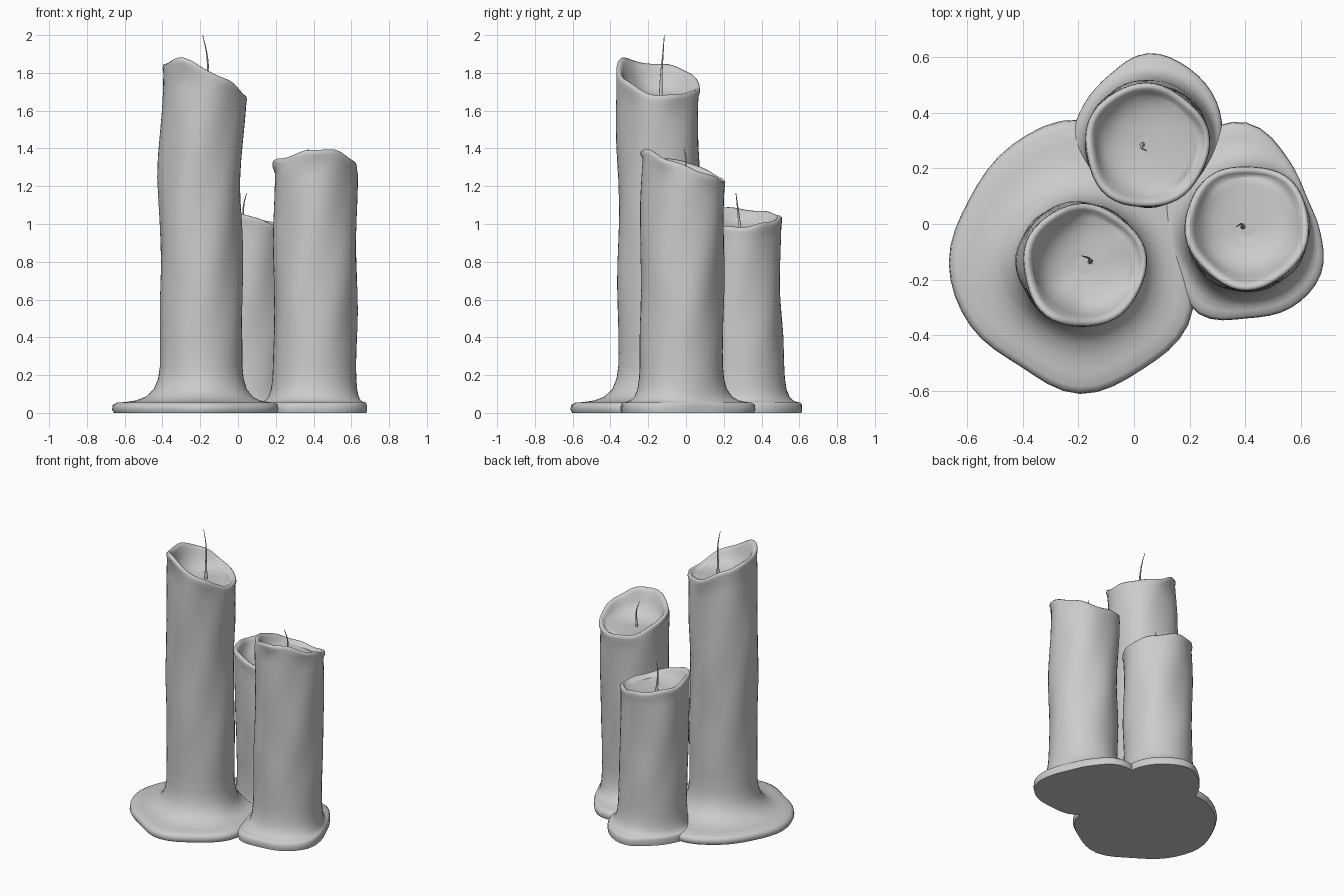
import bpy, bmesh, math
from mathutils import Vector

if "Cube" in bpy.data.objects:
    bpy.data.objects.remove(bpy.data.objects["Cube"])

SEG = 48


def around(values, a):
    """Smooth periodic interpolation of evenly spaced values around a circle."""
    n = len(values)
    f = (a / (2 * math.pi)) % 1 * n
    i, t = int(f) % n, f - int(f)
    p0, p1, p2, p3 = (values[(i + k) % n] for k in (-1, 0, 1, 2))
    return p1 + 0.5 * t * (p2 - p0 + t * (2*p0 - 5*p1 + 4*p2 - p3 + t * (3*(p1 - p2) + p3 - p0)))


def along(path, t):
    """Linear interpolation along a list of evenly spaced points."""
    f = t * (len(path) - 1)
    i = min(int(f), len(path) - 2)
    return Vector(path[i]).lerp(Vector(path[i + 1]), f - i)


def candle(name, axis, radius, rim, foot, pool, seed):
    bm = bmesh.new()

    def bump(a, z):
        return 0.005 * math.sin(3*a + 4*z + seed) * math.sin(5*z + seed) \
            + 0.004 * math.sin(5*a - 7*z + 2*seed)

    rings = []

    def ring(fn):
        verts = []
        for k in range(SEG):
            a = 2 * math.pi * k / SEG
            r, z, t = fn(a)
            c = along(axis, t)
            verts.append(bm.verts.new((c.x + r * math.cos(a), c.y + r * math.sin(a), z)))
        rings.append(verts)

    # Puddle of melted wax flaring out from the foot
    for f, z in [(0.96, 0.0), (1, 0.018), (0.985, 0.042), (0.9, 0.054), (0.7, 0.058),
                 (0.5, 0.066), (0.3, 0.085), (0.13, 0.125), (0.04, 0.18), (0, 0.25)]:
        ring(lambda a: (radius + f * (around(foot, a) - radius), z, 0))
    # Lumpy column up to the uneven rim
    for j in range(1, 15):
        t = j / 14
        def column(a):
            z = 0.25 + t * (around(rim, a) - 0.05 - 0.25)
            return radius + bump(a, z) * min(1, 4*t), z, t
        ring(column)
    # Rounded lip, then the melted hollow
    for f, d in [(1.02, 0.025), (1.01, 0.008), (0.97, 0), (0.91, 0.006), (0.86, 0.025)]:
        ring(lambda a: (f * radius + bump(a, 1),
                        around(rim, a) - d + 0.004 * math.sin(7*a + seed), 1))
    for f, w in [(0.8, 0.35), (0.7, 0.62), (0.55, 0.83), (0.35, 0.95), (0.15, 1)]:
        ring(lambda a: (f * radius,
                        (around(rim, a) - 0.02) * (1 - w) + pool * w, 1))

    for lo, hi in zip(rings, rings[1:]):
        for k in range(SEG):
            n = (k + 1) % SEG
            bm.faces.new((lo[k], lo[n], hi[n], hi[k]))
    bm.faces.new(rings[0][::-1])
    bm.faces.new(rings[-1])
    me = bpy.data.meshes.new(name)
    bm.to_mesh(me)
    bm.free()
    ob = bpy.data.objects.new(name, me)
    bpy.context.collection.objects.link(ob)
    for p in me.polygons:
        p.use_smooth = len(p.vertices) == 4


def wick(name, points):
    cu = bpy.data.curves.new(name, 'CURVE')
    cu.dimensions = '3D'
    cu.bevel_depth = 0.011
    cu.bevel_resolution = 1
    cu.resolution_u = 5
    cu.use_fill_caps = True
    sp = cu.splines.new('BEZIER')
    sp.bezier_points.add(len(points) - 1)
    for i, (bp, co) in enumerate(zip(sp.bezier_points, points)):
        bp.co = co
        bp.handle_left_type = bp.handle_right_type = 'AUTO'
        bp.radius = 1 - 0.85 * (i / (len(points) - 1)) ** 0.6
    bpy.context.collection.objects.link(bpy.data.objects.new(name, cu))


# Rim heights and foot radii run counter-clockwise from +x in 30 degree steps
candle("tall_candle", [(-0.195, -0.14), (-0.195, -0.14), (-0.205, -0.14), (-0.18, -0.15)], 0.218,
       [1.68, 1.69, 1.70, 1.73, 1.79, 1.83, 1.85, 1.855, 1.885, 1.82, 1.775, 1.72],
       [0.40, 0.40, 0.44, 0.515, 0.49, 0.46, 0.472, 0.455, 0.43, 0.472, 0.445, 0.45],
       1.67, 0.5)
candle("middle_candle", [(0.405, -0.025), (0.41, -0.02), (0.408, -0.01)], 0.22,
       [1.31, 1.27, 1.235, 1.23, 1.25, 1.29, 1.335, 1.345, 1.37, 1.395, 1.39, 1.35],
       [0.265, 0.25, 0.30, 0.39, 0.38, 0.33, 0.30, 0.29, 0.345, 0.315, 0.32, 0.31],
       1.215, 2.1)
candle("short_candle", [(0.05, 0.30), (0.045, 0.285), (0.045, 0.282)], 0.22,
       [0.985, 1.0, 1.02, 1.04, 1.055, 1.07, 1.08, 1.09, 1.08, 1.05, 1.01, 0.99],
       [0.265, 0.285, 0.30, 0.315, 0.275, 0.265, 0.27, 0.24, 0.235, 0.235, 0.235, 0.245],
       0.97, 3.7)

wick("tall_wick", [(-0.157, -0.135, 1.65), (-0.158, -0.13, 1.80), (-0.165, -0.122, 1.90), (-0.187, -0.115, 2.0)])
wick("middle_wick", [(0.392, -0.012, 1.19), (0.392, -0.005, 1.28), (0.385, 0.0, 1.34), (0.368, -0.01, 1.40)])
wick("short_wick", [(0.03, 0.287, 0.95), (0.028, 0.28, 1.03), (0.03, 0.272, 1.10), (0.046, 0.264, 1.165)])
